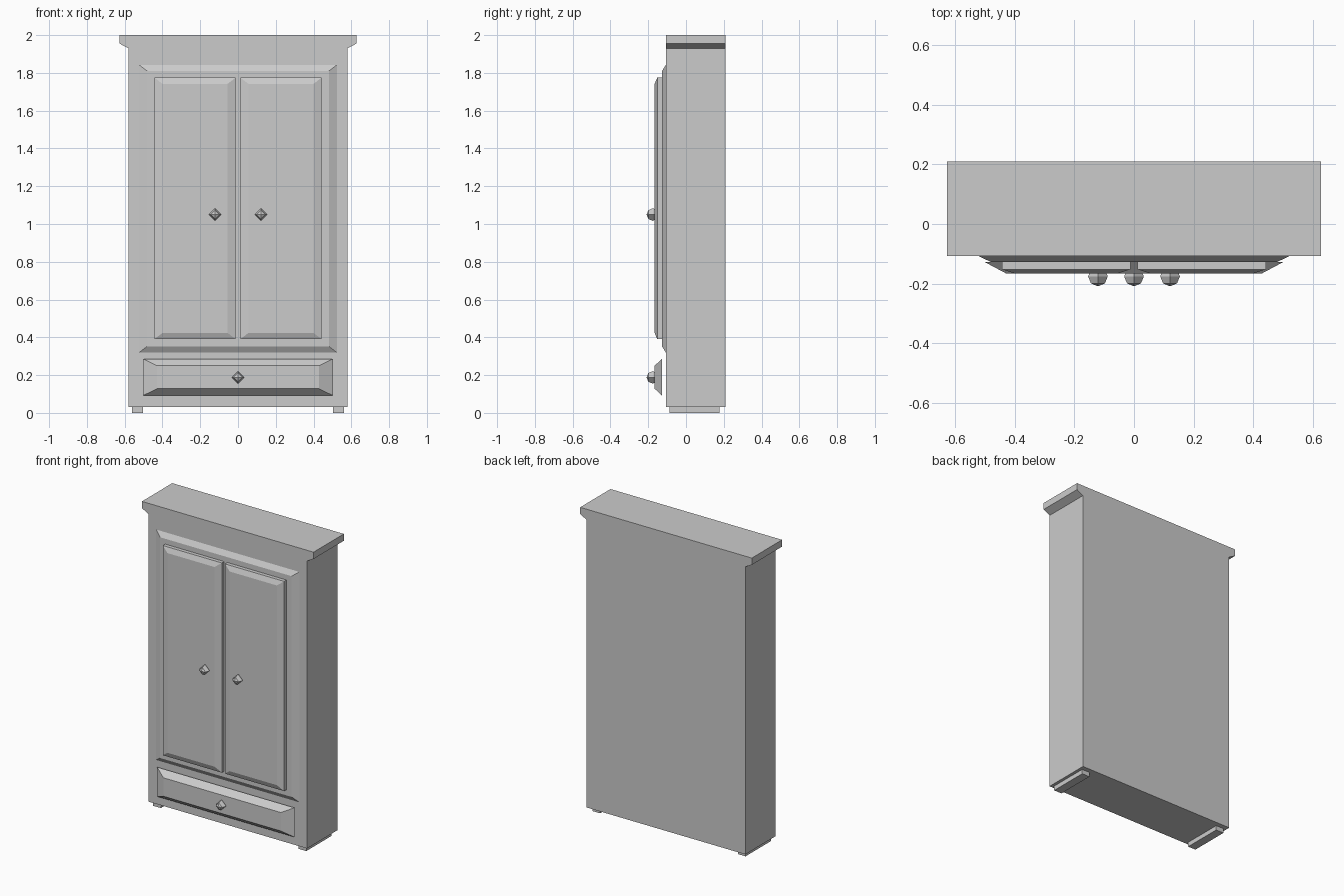
import bpy, bmesh, math
from mathutils import Matrix

if "Cube" in bpy.data.objects:
    bpy.data.objects.remove(bpy.data.objects["Cube"])


def finish(name, bm):
    bmesh.ops.recalc_face_normals(bm, faces=bm.faces)
    mesh = bpy.data.meshes.new(name)
    bm.to_mesh(mesh)
    bm.free()
    obj = bpy.data.objects.new(name, mesh)
    bpy.context.collection.objects.link(obj)
    return obj


def loft(name, loops):
    """Closed solid through matching loops of 3D points."""
    bm = bmesh.new()
    rings = [[bm.verts.new(p) for p in loop] for loop in loops]
    for a, b in zip(rings, rings[1:]):
        n = len(a)
        for i in range(n):
            j = (i + 1) % n
            bm.faces.new((a[i], a[j], b[j], b[i]))
    bm.faces.new(rings[0])
    bm.faces.new(rings[-1])
    return finish(name, bm)


def rect(x0, x1, z0, z1, y, dx=0.0, dz=0.0):
    """Upright rectangle at depth y, inset by dx and dz."""
    x0, x1, z0, z1 = x0 + dx, x1 - dx, z0 + dz, z1 - dz
    return [(x0, y, z0), (x1, y, z0), (x1, y, z1), (x0, y, z1)]


def knob(name, x, z):
    bm = bmesh.new()
    turn = Matrix.Translation((x, -0.176, z)) @ Matrix.Rotation(math.pi / 2, 4, 'X')
    bmesh.ops.create_uvsphere(bm, u_segments=4, v_segments=4, radius=0.033, matrix=turn)
    finish(name, bm)


FRONT, BACK, PANEL, FACE = -0.107, 0.209, -0.127, -0.166

# Carcass with flared cornice, one profile run front to back
half = [(0.58, 0.03), (0.58, 1.93), (0.627, 1.955), (0.627, 2.0)]
profile = half + [(-x, z) for x, z in reversed(half)]
loft("cabinet_body", [[(x, y, z) for x, z in profile] for y in (FRONT, BACK)])

# Raised surround behind the doors
area = (-0.523, 0.523, 0.32, 1.842)
loft("door_surround", [rect(*area, FRONT), rect(*area, PANEL, 0.042, 0.032)])

# Drawer front with wide chamfer
area = (-0.502, 0.502, 0.092, 0.286)
loft("drawer_front", [rect(*area, PANEL), rect(*area, FACE, 0.073, 0.036)])
knob("drawer_knob", 0, 0.188)

# Mirrored doors, knobs and feet
for side, s in (("left", -1), ("right", 1)):
    x0, x1 = sorted((s * 0.012, s * 0.443))
    area = (x0, x1, 0.39, 1.775)
    loft(side + "_door", [rect(*area, PANEL), rect(*area, -0.152),
                          rect(*area, FACE, 0.043, 0.033)])
    knob(side + "_door_knob", s * 0.121, 1.05)
    x0, x1 = sorted((s * 0.503, s * 0.56))
    loft(side + "_foot", [rect(x0, x1, 0, 0.03, y) for y in (-0.087, 0.178)])
